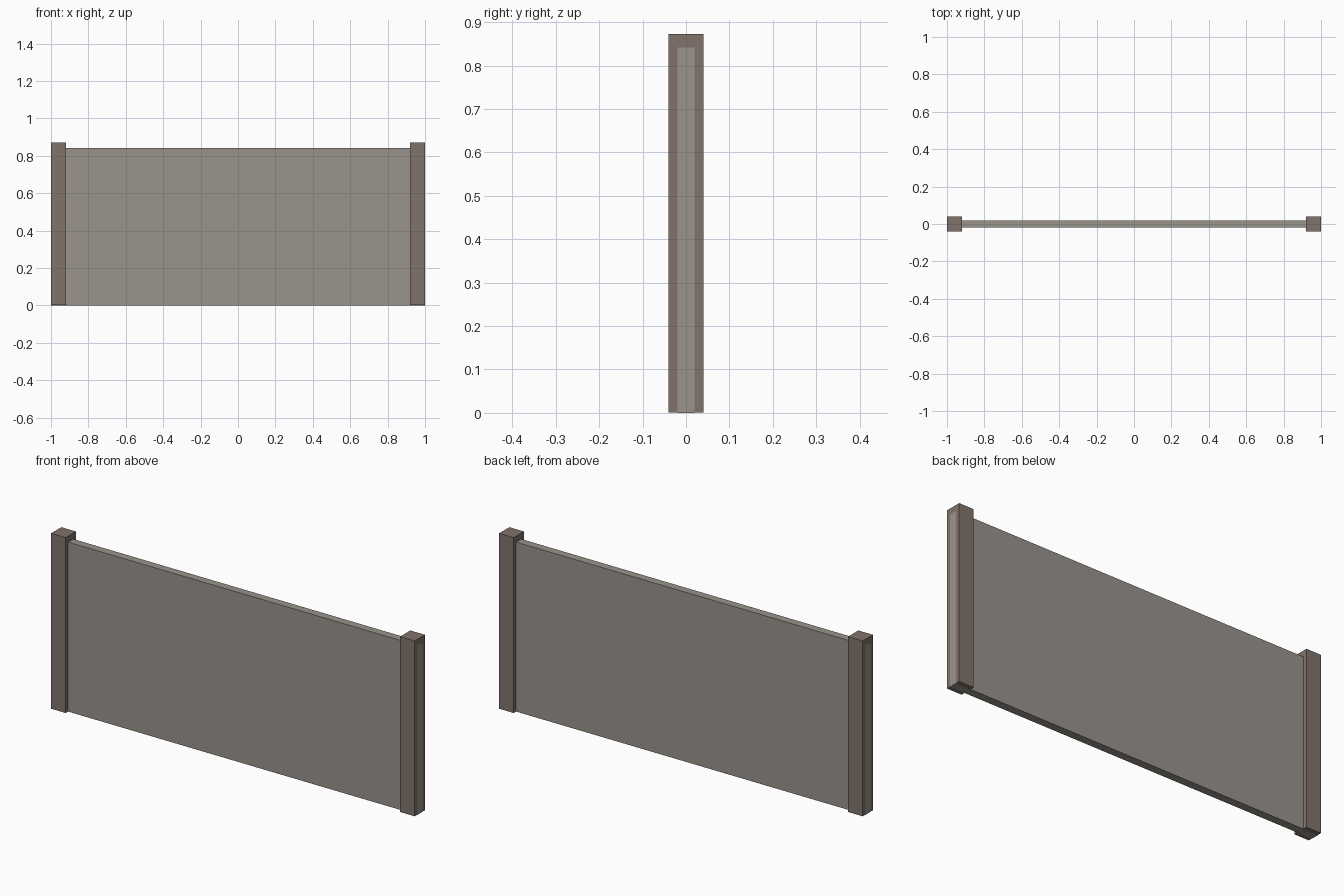
import bpy

# Remove the default cube
cube = bpy.data.objects.get("Cube")
if cube:
    bpy.data.objects.remove(cube, do_unlink=True)


def make_material(name, rgb):
    mat = bpy.data.materials.new(name)
    mat.use_nodes = True
    color = (*rgb, 1.0)
    mat.diffuse_color = color
    bsdf = next(n for n in mat.node_tree.nodes if n.type == "BSDF_PRINCIPLED")
    bsdf.inputs["Base Color"].default_value = color
    return mat


def box(name, center, size, mat):
    bpy.ops.mesh.primitive_cube_add(size=1, location=center)
    obj = bpy.context.object
    obj.name = name
    obj.scale = size
    bpy.ops.object.transform_apply(location=False, rotation=False, scale=True)
    obj.data.materials.append(mat)
    return obj


panel_grey = make_material("warm grey", (0.32, 0.295, 0.26))
post_brown = make_material("grey brown", (0.22, 0.175, 0.145))

POST_WIDTH, POST_HEIGHT = 0.08, 0.872
PANEL_THICKNESS, PANEL_HEIGHT = 0.04, 0.842
REVEAL = 0.0006  # keeps the panel visible at the post ends and undersides

# Wall panel running through both posts
box("wall_panel", (0, 0, PANEL_HEIGHT / 2),
    (2, PANEL_THICKNESS, PANEL_HEIGHT), panel_grey)

# Square end posts
for side, name in ((1, "left_post"), (-1, "right_post")):
    box(name, (side * (1 - REVEAL - POST_WIDTH / 2), 0, (POST_HEIGHT + REVEAL) / 2),
        (POST_WIDTH, POST_WIDTH, POST_HEIGHT - REVEAL), post_brown)
